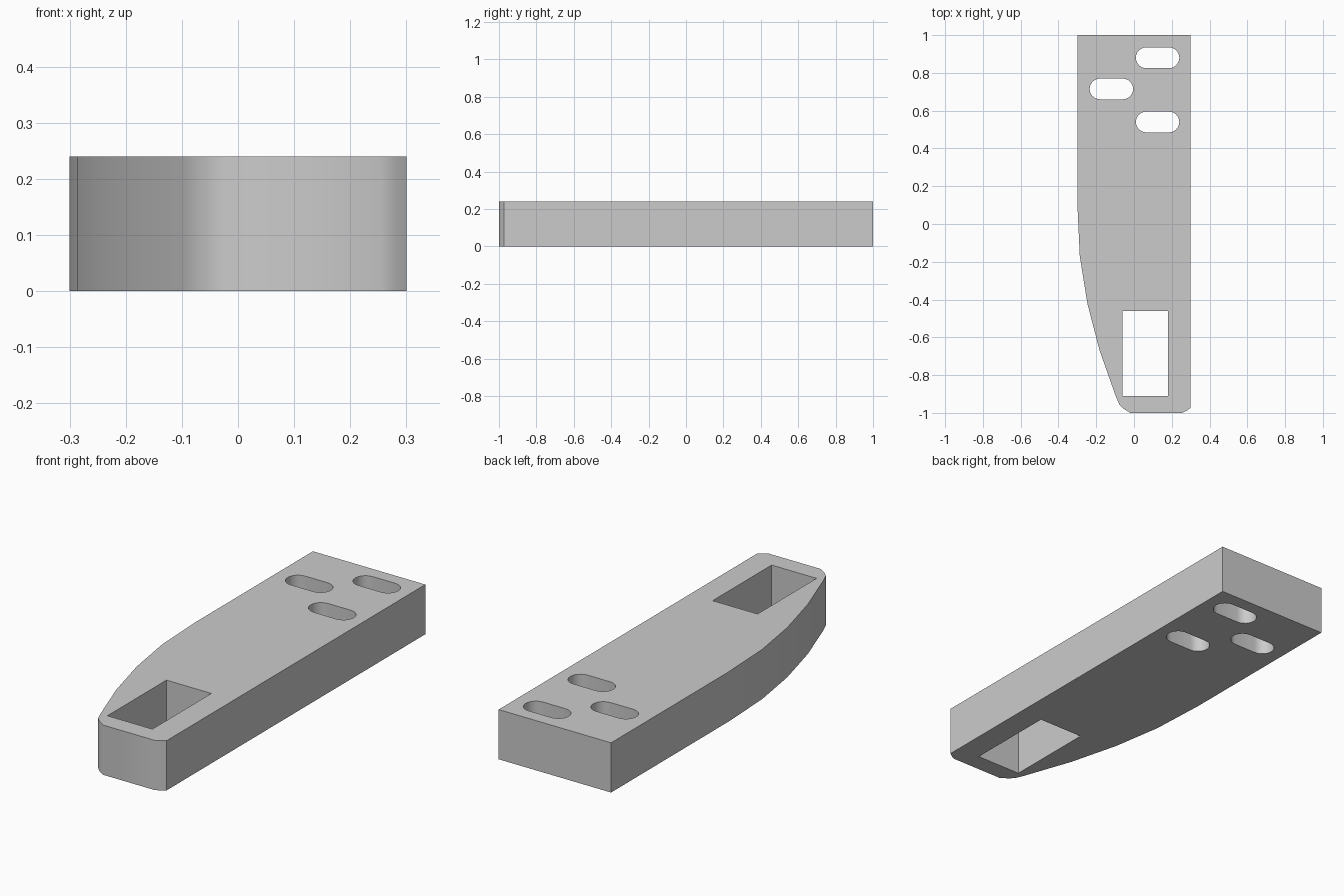
import bpy, bmesh, math

cube = bpy.data.objects.get("Cube")
if cube:
    bpy.data.objects.remove(cube, do_unlink=True)

HEIGHT = 0.24

grey = bpy.data.materials.new("plain_grey")
grey.use_nodes = True
grey.diffuse_color = (0.6, 0.6, 0.6, 1)
grey.node_tree.nodes["Principled BSDF"].inputs["Base Color"].default_value = (0.6, 0.6, 0.6, 1)


def prism(name, outline, z0, z1):
    """Upright solid with the given counter-clockwise outline."""
    bm = bmesh.new()
    base = bm.faces.new([bm.verts.new((x, y, z0)) for x, y in outline])
    top = bmesh.ops.extrude_face_region(bm, geom=[base])["geom"]
    bmesh.ops.translate(bm, vec=(0, 0, z1 - z0),
                        verts=[v for v in top if isinstance(v, bmesh.types.BMVert)])
    bmesh.ops.recalc_face_normals(bm, faces=bm.faces)
    mesh = bpy.data.meshes.new(name)
    bm.to_mesh(mesh)
    bm.free()
    mesh.materials.append(grey)
    obj = bpy.data.objects.new(name, mesh)
    bpy.context.collection.objects.link(obj)
    return obj


def slot_outline(cx, cy, half=0.06, r=0.055, steps=12):
    """Round-ended slot running along x."""
    points = []
    for side in (1, -1):
        for i in range(steps + 1):
            a = math.pi * (i / steps - 0.5)
            points.append((cx + side * (half + r * math.cos(a)), cy + side * r * math.sin(a)))
    return points


# Bar with a curved flank and a rounded nose
body = prism("mounting_bar", [
    (0.3, 1), (-0.3, 1), (-0.3, 0.11), (-0.287, -0.17), (-0.247, -0.42),
    (-0.182, -0.67), (-0.097, -0.91), (-0.078, -0.955), (-0.055, -0.978), (-0.02, -1),
    (0.255, -1), (0.28, -0.988), (0.3, -0.973)], 0, HEIGHT)

# Openings: rectangular window and three staggered slots
openings = [[(-0.06, -0.91), (0.18, -0.91), (0.18, -0.46), (-0.06, -0.46)]]
openings += [slot_outline(x, y) for x, y in ((0.125, 0.88), (-0.12, 0.715), (0.125, 0.54))]
for outline in openings:
    cutter = prism("opening_cutter", outline, -0.1, HEIGHT + 0.1)
    cutter.hide_render = True
    bpy.context.view_layer.objects.active = body
    cut = body.modifiers.new("opening", "BOOLEAN")
    cut.operation = "DIFFERENCE"
    cut.solver = "EXACT"
    cut.object = cutter
    bpy.ops.object.modifier_apply(modifier=cut.name)
    bpy.data.objects.remove(cutter, do_unlink=True)

# Soft shading on curved walls, crisp rims
bpy.ops.object.select_all(action="DESELECT")
body.select_set(True)
bpy.context.view_layer.objects.active = body
bpy.ops.object.shade_smooth_by_angle(angle=math.radians(35))
